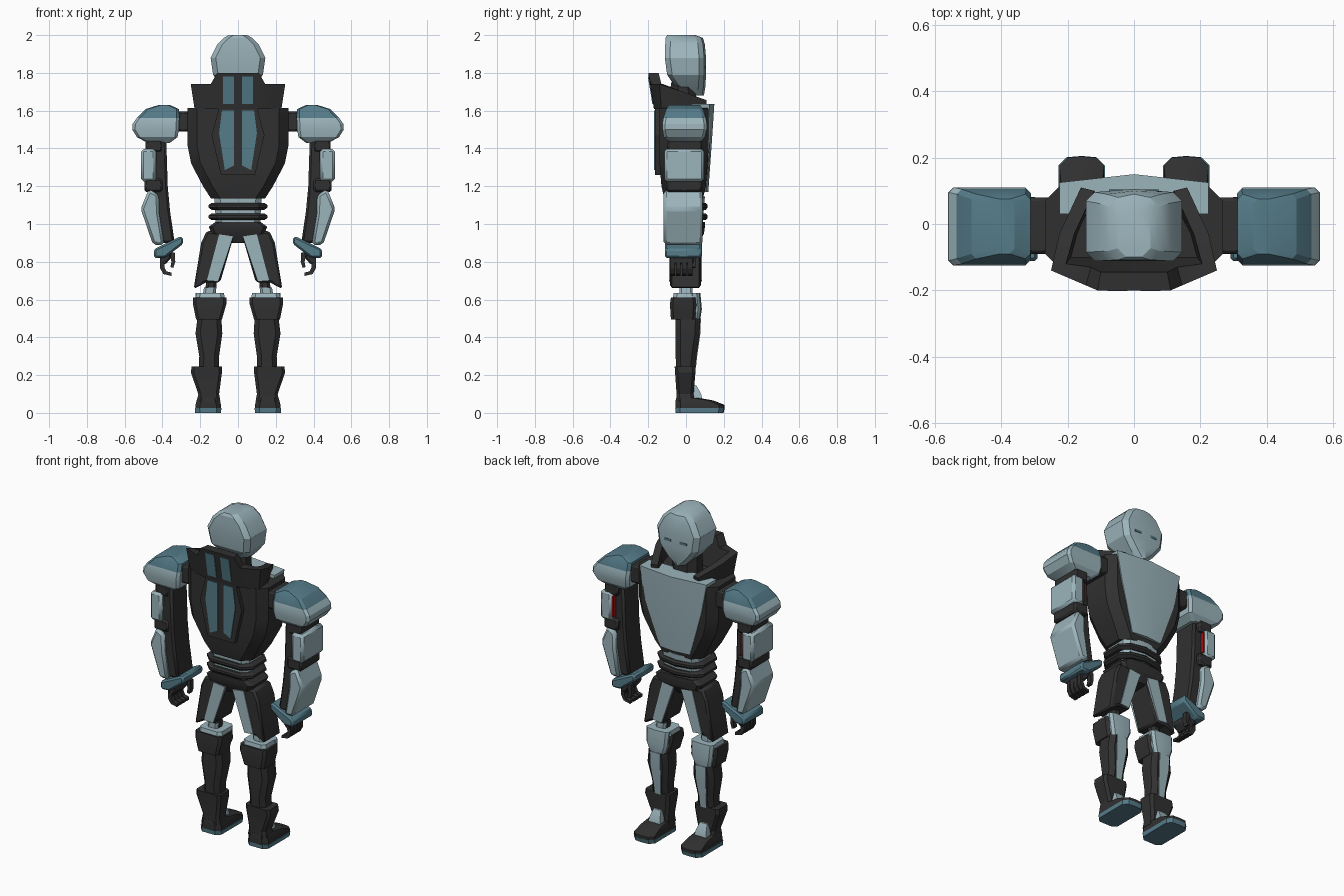
import bpy, bmesh, math


def material(name, rgb):
    m = bpy.data.materials.new(name)
    m.diffuse_color = (*rgb, 1)
    return m


LIGHT = material("pale steel", (0.33, 0.46, 0.50))
BLUE = material("teal blue", (0.09, 0.20, 0.25))
DARK = material("charcoal", (0.03, 0.03, 0.03))
RED = material("red", (0.40, 0.005, 0.005))


def finish(bm, name, mat, mirror=False, bevel=0):
    bmesh.ops.recalc_face_normals(bm, faces=bm.faces)
    me = bpy.data.meshes.new(name)
    bm.to_mesh(me)
    bm.free()
    me.materials.append(mat)
    ob = bpy.data.objects.new(name, me)
    bpy.context.collection.objects.link(ob)
    if bevel:
        b = ob.modifiers.new("bevel", 'BEVEL')
        b.width = bevel
        b.segments = 1
    if mirror:
        ob.modifiers.new("mirror", 'MIRROR')
    return ob


def skin(name, rings, mat, mirror=False, bevel=0):
    """Closed solid through a list of equally sized rings."""
    bm = bmesh.new()
    rows = [[bm.verts.new(p) for p in r] for r in rings]
    n = len(rows[0])
    for a, b in zip(rows, rows[1:]):
        for i in range(n):
            bm.faces.new((a[i], a[(i + 1) % n], b[(i + 1) % n], b[i]))
    bm.faces.new(rows[0])
    bm.faces.new(rows[-1])
    return finish(bm, name, mat, mirror, bevel)


def ring(z, x0, x1, y0, y1, c=0.02, ridge=0.0):
    """Chamfered rectangle at height z, with an optional front ridge."""
    m = (x0 + x1) / 2
    return [(x0 + c, y0, z), (m, y0, z), (x1 - c, y0, z), (x1, y0 + c, z),
            (x1, y1 - c, z), (x1 - c, y1, z), (m, y1 + ridge, z),
            (x0 + c, y1, z), (x0, y1 - c, z), (x0, y0 + c, z)]


def loft(name, secs, mat, mirror=False, c=0.02, ridge=0.0):
    return skin(name, [ring(*s, c, ridge) for s in secs], mat, mirror)


def sym(secs):
    return [(z, -h, h, y0, y1) for z, h, y0, y1 in secs]


def prism(name, pts, y0, y1, mat, mirror=False, bevel=0):
    """Front profile of (x, z) points extruded from y0 to y1."""
    return skin(name, [[(x, y, z) for x, z in pts] for y in (y0, y1)], mat, mirror, bevel)


def box(name, x0, x1, y0, y1, z0, z1, mat, mirror=False, bevel=0):
    return prism(name, [(x0, z0), (x1, z0), (x1, z1), (x0, z1)], y0, y1, mat, mirror, bevel)


# Head, neck and eyes
loft("head", sym([(1.68, .035, .03, .085), (1.73, .085, -.06, .093), (1.79, .132, -.10, .096),
                  (1.88, .145, -.112, .096), (1.95, .11, -.11, .09),
                  (1.985, .075, -.108, .08), (2.0, .05, -.10, .04)]),
     LIGHT, c=.027, ridge=.01)
loft("neck", sym([(1.5, .09, -.09, .06), (1.75, .08, -.08, .05)]), DARK, c=.04)
box("eye", .03, .075, .09, .104, 1.822, 1.836, BLUE, True)

# Raised collar: open band running from the nape round to the chest
half = [[(.10, -.17, 1.61), (.11, -.2, 1.80), (.10, -.145, 1.80), (.09, -.11, 1.61)],
        [(.14, -.16, 1.61), (.145, -.185, 1.74), (.13, -.13, 1.74), (.12, -.1, 1.61)],
        [(.23, -.13, 1.61), (.25, -.14, 1.74), (.205, -.12, 1.74), (.19, -.1, 1.61)],
        [(.22, -.03, 1.60), (.225, -.03, 1.705), (.18, -.03, 1.705), (.17, -.03, 1.60)],
        [(.16, .105, 1.59), (.16, .11, 1.655), (.12, .10, 1.655), (.11, .08, 1.59)]]
left = [[(-x, y, z) for x, y, z in r] for r in reversed(half)]
skin("collar", left + half, DARK)
skin("collar_stripe", [[(x, -.178 - d, 1.635), (x, -.202 - d, 1.78), (x, -.19, 1.78), (x, -.165, 1.635)]
                       for x, d in ((.02, 0), (.08, 0))], BLUE, True)

# Torso with chest plate and back plate
loft("torso", sym([(1.135, .143, -.115, .09), (1.2, .185, -.13, .105), (1.32, .248, -.14, .115),
                   (1.42, .268, -.14, .12), (1.615, .268, -.14, .12)]), DARK, c=.05)
skin("chest_plate", [[(-w, .03, z), (-w, y, z), (0, r, z), (w, y, z), (w, .03, z)]
                     for z, w, y, r in ((1.17, .10, .106, .118), (1.45, .19, .127, .138),
                                        (1.635, .225, .125, .15))], LIGHT)
prism("back_plate", [(-.10, 1.615), (-.14, 1.47), (-.09, 1.26), (.09, 1.26), (.14, 1.47), (.10, 1.615)],
      -.165, -.1, DARK)
prism("back_stripe", [(.02, 1.60), (.085, 1.60), (.10, 1.48), (.07, 1.285), (.02, 1.31)],
      -.17, -.163, BLUE, True)

# Waist: pale core with dark pointed bands
loft("waist_core", sym([(.96, .115, -.09, .07), (1.145, .125, -.10, .085)]), LIGHT, c=.03, ridge=.015)
for z in (1.02, 1.075):
    loft("waist_band", sym([(z, .14, -.11, .085), (z + .012, .155, -.12, .095),
                            (z + .026, .155, -.12, .095), (z + .036, .14, -.11, .085)]),
         DARK, c=.045, ridge=.02)

# Pelvis
loft("pelvis", sym([(.90, .04, -.06, .06), (.95, .14, -.09, .085), (.985, .155, -.10, .09),
                    (1.01, .12, -.10, .09)]), DARK, c=.02, ridge=.01)

# Shoulders: blue on the upper slopes
pad = loft("shoulder_pad", [(1.43, .36, .48, -.09, .075), (1.46, .32, .535, -.118, .10),
                            (1.50, .313, .56, -.125, .11), (1.53, .313, .558, -.125, .11),
                            (1.562, .31, .535, -.12, .105), (1.608, .312, .49, -.105, .09),
                            (1.63, .36, .42, -.09, .075)], LIGHT, True, c=.015)
pad.data.materials.append(BLUE)
for f in pad.data.polygons:
    f.material_index = int(f.center.z > 1.57)
box("shoulder_joint", .24, .34, -.09, .08, 1.49, 1.595, DARK, True, .01)

# Arms
prism("inner_arm", [(.38, 1.45), (.44, 1.45), (.45, 1.2), (.455, 1.12), (.42, .90), (.335, .90),
                    (.36, 1.07), (.372, 1.2)], -.095, .06, DARK, True, .012)
box("upper_arm_plate", .435, .513, -.115, .095, 1.225, 1.398, LIGHT, True, .014)
box("arm_light", .427, .436, .063, .085, 1.25, 1.375, RED, True)
box("elbow", .40, .495, -.105, .085, 1.17, 1.24, DARK, True, .01)
box("arm_top", .40, .49, -.10, .085, 1.38, 1.45, DARK, True, .01)
prism("forearm_plate", [(.42, 1.155), (.472, 1.185), (.515, 1.08), (.45, .89), (.39, .89), (.418, 1.06)],
      -.118, .088, LIGHT, True, .014)
prism("wrist_cuff", [(.29, .932), (.31, .932), (.445, .867), (.445, .82), (.385, .822), (.29, .895)],
      -.112, .082, BLUE, True, .01)

# Hands: palm, four curled fingers and a thumb
prism("palm", [(.35, .88), (.41, .85), (.41, .79), (.385, .785), (.355, .82)], -.085, .04, DARK, True, .008)
for i in range(4):
    y = -.084 + i * .031
    prism("finger", [(.388, .82), (.412, .82), (.412, .765), (.395, .735), (.352, .725),
                     (.352, .742), (.38, .75), (.39, .772)], y, y + .025, DARK, True)
prism("thumb", [(.335, .85), (.365, .85), (.352, .80), (.358, .772), (.342, .768), (.332, .80)],
      .02, .05, DARK, True)

# Thighs: splayed dark armour around a pale core
prism("thigh_armour", [(.02, .945), (.165, .965), (.195, .90), (.235, .655), (.17, .69), (.095, .69)],
      -.085, .08, DARK, True, .012)
prism("thigh_stripe", [(.025, .935), (.10, .945), (.165, .70), (.105, .695)], -.09, .085, LIGHT, True)
loft("knee_joint", [(.60, .12, .18, -.03, .03), (.72, .11, .165, -.03, .03)], DARK, True, .015)
loft("knee_ring", [(.61, .07, .225, -.07, .065), (.635, .075, .22, -.065, .06)], LIGHT, True, .02)
loft("knee_collar", [(.635, .12, .185, -.035, .035), (.665, .115, .18, -.035, .035)], LIGHT, True, .012)

# Knees and shins
loft("knee_guard", [(.495, .085, .222, -.08, .05), (.575, .062, .238, -.085, .055),
                    (.612, .062, .238, -.08, .05)], DARK, True, .015)
loft("knee_cap", [(.495, .10, .205, .02, .07), (.55, .08, .22, .02, .078), (.635, .075, .225, .02, .07)],
     LIGHT, True, .014, .006)
loft("shin", [(.2, .10, .21, -.05, .045), (.30, .10, .205, -.055, .055), (.42, .083, .225, -.055, .072),
              (.50, .088, .215, -.055, .075)], DARK, True, .025)
skin("shin_stripe", [[(a, y - .02, z), (a, y + .004, z), (b, y + .004, z), (b, y - .02, z)]
                     for z, a, b, y in ((.24, .135, .17, .049), (.30, .13, .175, .055),
                                        (.42, .12, .185, .072), (.50, .12, .185, .075))], LIGHT, True)

# Boots
loft("boot_shaft", [(.06, .093, .218, -.052, .045), (.10, .10, .21, -.05, .04), (.215, .085, .25, -.058, .05),
                    (.245, .085, .245, -.06, .05)], DARK, True, .015)
skin("ankle_plate", [[(a, .02, z), (a, y, z), (b, y, z), (b, .02, z)]
                     for z, a, b, y in ((.075, .115, .195, .085), (.10, .12, .19, .08),
                                        (.145, .13, .18, .055))], LIGHT, True)
loft("foot", [(.022, .09, .225, -.055, .2), (.042, .09, .225, -.055, .2), (.066, .096, .219, -.055, .14),
              (.08, .10, .215, -.052, .06)], DARK, True, .025, .004)
loft("sole", [(0, .09, .227, -.055, .195), (.025, .088, .228, -.057, .201)], BLUE, True, .025, .004)

# Smooth shading that keeps hard edges
bpy.ops.object.select_all(action='DESELECT')
for ob in bpy.data.objects:
    ob.select_set(True)
    bpy.context.view_layer.objects.active = ob
bpy.ops.object.shade_smooth_by_angle(angle=math.radians(22))
